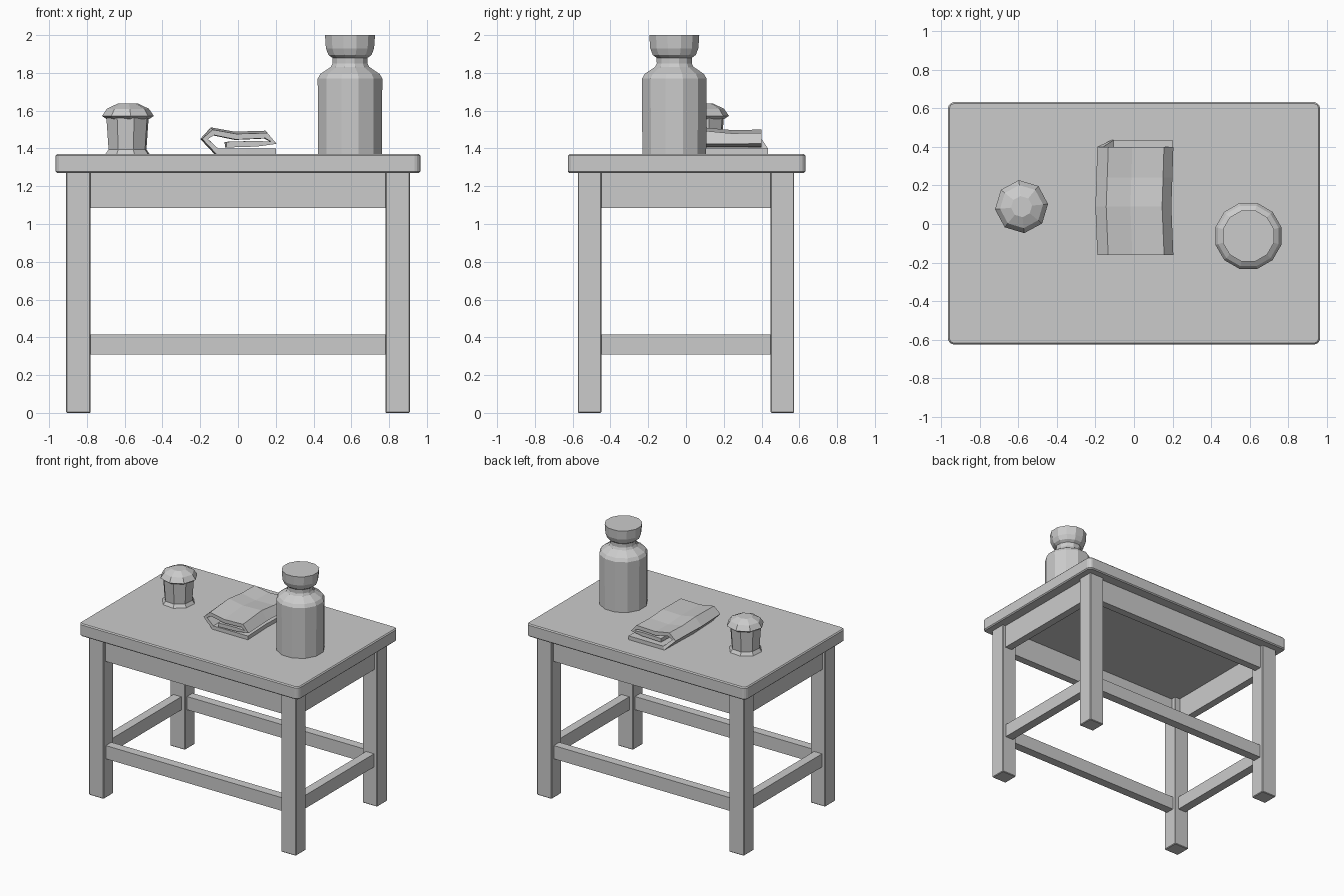
import bpy, bmesh, math

if "Cube" in bpy.data.objects:
    bpy.data.objects.remove(bpy.data.objects["Cube"])


def add_mesh(name, verts, faces):
    me = bpy.data.meshes.new(name)
    me.from_pydata(verts, [], faces)
    bm = bmesh.new()
    bm.from_mesh(me)
    bmesh.ops.recalc_face_normals(bm, faces=bm.faces)
    bm.to_mesh(me)
    bm.free()
    ob = bpy.data.objects.new(name, me)
    bpy.context.collection.objects.link(ob)
    return ob


def box(name, lo, hi, bevel=0.0):
    v = [(x, y, z) for x in (lo[0], hi[0]) for y in (lo[1], hi[1]) for z in (lo[2], hi[2])]
    f = [(0, 1, 3, 2), (4, 6, 7, 5), (0, 4, 5, 1), (2, 3, 7, 6), (0, 2, 6, 4), (1, 5, 7, 3)]
    ob = add_mesh(name, v, f)
    if bevel:
        m = ob.modifiers.new("edge wear", 'BEVEL')
        m.width = bevel
        m.segments = 1
    return ob


def lathe(name, cx, cy, profile, sides, turn=0.0):
    v, f = [], []
    for r, z in profile:
        for i in range(sides):
            a = 2 * math.pi * i / sides + turn
            v.append((cx + r * math.cos(a), cy + r * math.sin(a), z))
    for k in range(len(profile) - 1):
        for i in range(sides):
            j = (i + 1) % sides
            f.append((k * sides + i, k * sides + j, (k + 1) * sides + j, (k + 1) * sides + i))
    f.append(tuple(range(sides)))
    f.append(tuple(range(len(v) - sides, len(v))))
    return add_mesh(name, v, f)


# Table top with clipped corners
top = box("table_top", (-0.965, -0.625, 1.27), (0.965, 0.632, 1.37))
bm = bmesh.new()
bm.from_mesh(top.data)
upright = [e for e in bm.edges if abs(e.verts[0].co.z - e.verts[1].co.z) > 0.05]
bmesh.ops.bevel(bm, geom=upright, offset=0.03, segments=2, profile=0.5, affect='EDGES')
bm.to_mesh(top.data)
bm.free()
m = top.modifiers.new("edge wear", 'BEVEL')
m.width = 0.008
m.segments = 1

# Legs
for sx, side in ((-1, "left"), (1, "right")):
    for sy, end in ((-1, "front"), (1, "back")):
        xs = sorted((sx * 0.78, sx * 0.91))
        ys = sorted((sy * 0.448, sy * 0.573))
        box(f"{end}_{side}_leg", (xs[0], ys[0], 0), (xs[1], ys[1], 1.275), 0.005)

# Aprons and stretchers on all four sides
for kind, z0, z1, inset, thick in (("apron", 1.085, 1.275, 0.025, 0.06),
                                   ("stretcher", 0.31, 0.415, 0.028, 0.07)):
    for s, end in ((-1, "front"), (1, "back")):
        ys = sorted((s * (0.573 - inset), s * (0.573 - inset - thick)))
        box(f"{end}_{kind}", (-0.79, ys[0], z0), (0.79, ys[1], z1))
    for s, side in ((-1, "left"), (1, "right")):
        xs = sorted((s * (0.91 - inset), s * (0.91 - inset - thick)))
        box(f"{side}_{kind}", (xs[0], -0.46, z0), (xs[1], 0.46, z1))

# Jar with shoulder, neck and flared lid
lathe("jar", 0.593, -0.062,
      [(0.175, 1.365), (0.177, 1.77), (0.162, 1.795), (0.105, 1.832), (0.096, 1.85),
       (0.097, 1.88), (0.118, 1.895), (0.132, 1.93), (0.137, 2.0)], 12, math.pi / 12)

# Small pot with domed cap
lathe("small_pot", -0.585, 0.088,
      [(0.126, 1.365), (0.105, 1.395), (0.117, 1.56)], 8, 0.3)
lathe("pot_cap", -0.583, 0.09,
      [(0.112, 1.555), (0.138, 1.572), (0.112, 1.61), (0.055, 1.637)], 8, 0.1)

# Folded cloth: a strip folded over itself, swept front to back
path = [(0.20, 1.385), (0.04, 1.385), (-0.11, 1.385), (-0.175, 1.45), (-0.13, 1.485),
        (-0.01, 1.462), (0.15, 1.468), (0.19, 1.43), (0.10, 1.425), (-0.06, 1.42)]
stations = [(-0.16, 0.0, 0.0), (0.09, -0.01, 0.012), (0.24, -0.005, -0.002), (0.40, 0.0, 0.0)]
verts, faces = [], []
n = len(path)
for y, dx, dz in stations:
    for i, (x, z) in enumerate(path):
        back = 0.035 if y > 0.3 and i < 3 else 0.0
        lift = dz if 3 < i < 7 else 0.0
        verts.append((x + dx, y + back, z + lift))
for k in range(len(stations) - 1):
    for i in range(n - 1):
        a = k * n + i
        faces.append((a, a + 1, a + n + 1, a + n))
cloth = add_mesh("folded_cloth", verts, faces)
m = cloth.modifiers.new("thickness", 'SOLIDIFY')
m.thickness = 0.03
m.offset = 0

# Shallow scratches on the table top
add_mesh("side_scratch", [(-0.90, -0.02, 1.371), (-0.85, -0.02, 1.371), (-0.845, -0.38, 1.371),
                          (-0.89, -0.50, 1.371)], [(0, 1, 2, 3)])
add_mesh("corner_scratch", [(-0.83, 0.41, 1.371), (-0.58, 0.45, 1.371), (-0.82, 0.53, 1.371)],
         [(0, 1, 2)])
